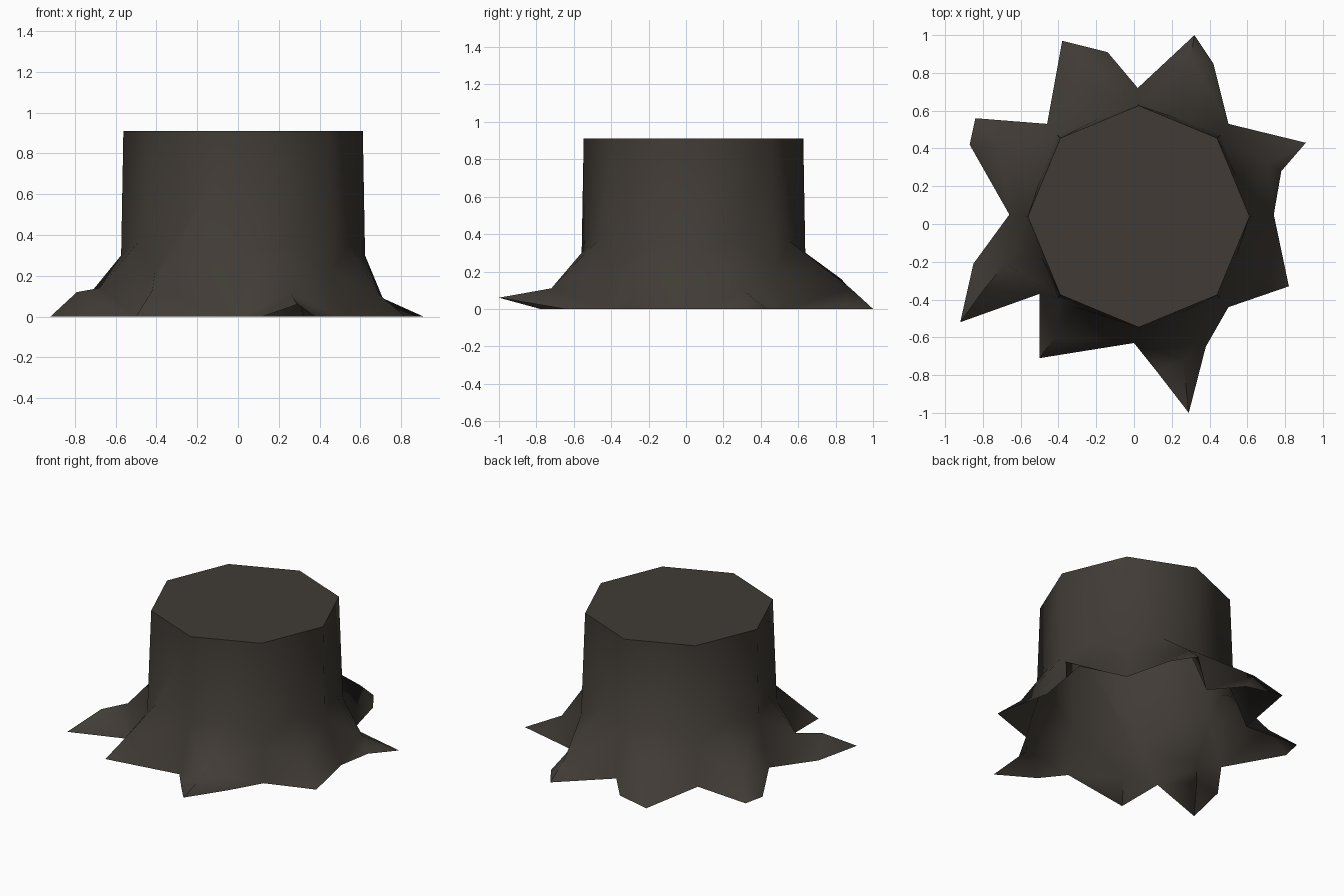
import bpy, bmesh, math

if "Cube" in bpy.data.objects:
    bpy.data.objects.remove(bpy.data.objects["Cube"])

bark = bpy.data.materials.new("dark_bark")
bark.diffuse_color = (0.052, 0.044, 0.036, 1)
bark.use_nodes = True
bark.node_tree.nodes["Principled BSDF"].inputs["Base Color"].default_value = bark.diffuse_color

CX, CY = 0.025, 0.04
# Root valleys on the ground, anticlockwise from +x
valleys = [(.74, .05), (.5, .53), (.02, .72), (-.46, .53),
           (-.66, .05), (-.5, -.37), (0, -.63), (.5, -.44)]
# Outline of each root between two valleys, and the knee on its ridge
roots = [
    ([(.78, .28, 0), (.91, .43, 0)], (.71, .32, .09)),
    ([(.42, .85, 0), (.32, 1, 0)], (.30, .88, .11)),
    ([(-.14, .91, 0), (-.38, .97, 0)], (-.27, .83, .16)),
    ([(-.84, .56, 0), (-.87, .42, 0)], (-.72, .43, .12)),
    ([(-.85, -.21, 0), (-.92, -.52, 0)], (-.79, -.34, .12)),
    ([(-.5, -.71, 0)], (-.42, -.6, .13)),
    ([(.12, -.78, 0), (.29, -1, .06), (.38, -.65, 0)], (.26, -.72, .11)),
    ([(.82, -.33, 0)], (.69, -.26, .11)),
]

bm = bmesh.new()


def polar(radius, step, z):
    a = math.radians(45 * step)
    return bm.verts.new((CX + radius * math.cos(a), CY + radius * math.sin(a), z))


# Trunk rings: cut top, shoulder above the roots, ground valleys
top = [polar(.587, k, .91) for k in range(8)]
shoulder = [polar(.612, k, .22) if k % 2 else polar(.598, k, .30) for k in range(8)]
ground = [bm.verts.new((x, y, 0)) for x, y in valleys]
bm.faces.new(top)

for k, (outline, knee) in enumerate(roots):
    n = (k + 1) % 8
    ridge = polar(.56, k + .5, .36)
    if k == 5:  # sharp buttress on the front left
        ridge.co = (-.31, -.44, .32)
    # Trunk wall, split on a slanting diagonal
    bm.faces.new((top[k], shoulder[k], top[n]))
    bm.faces.new((top[n], shoulder[k], ridge))
    bm.faces.new((top[n], ridge, shoulder[n]))
    # Root fan around the knee, open underneath
    kv = bm.verts.new(knee)
    rim = [bm.verts.new(p) for p in outline]
    crest = ridge
    if k == 4:  # second knee higher on the left root
        crest = bm.verts.new((-.68, -.21, .14))
        bm.faces.new((crest, ridge, shoulder[k]))
        bm.faces.new((crest, shoulder[k], ground[k]))
        bm.faces.new((crest, shoulder[n], ridge))
        bm.faces.new((crest, ground[n], shoulder[n]))
        loop = [crest, ground[k]] + rim + [ground[n], crest]
    else:
        loop = [ridge, shoulder[k], ground[k]] + rim + [ground[n], shoulder[n], ridge]
    for a, b in zip(loop, loop[1:]):
        bm.faces.new((kv, a, b))

bmesh.ops.recalc_face_normals(bm, faces=bm.faces[:])
if max(bm.faces, key=lambda f: f.calc_center_median().z).normal.z < 0:
    bmesh.ops.reverse_faces(bm, faces=bm.faces[:])

mesh = bpy.data.meshes.new("tree_stump")
bm.to_mesh(mesh)
bm.free()
mesh.materials.append(bark)
stump = bpy.data.objects.new("tree_stump", mesh)
bpy.context.collection.objects.link(stump)
bpy.context.view_layer.objects.active = stump
stump.select_set(True)
bpy.ops.object.shade_smooth_by_angle(angle=math.radians(75))
